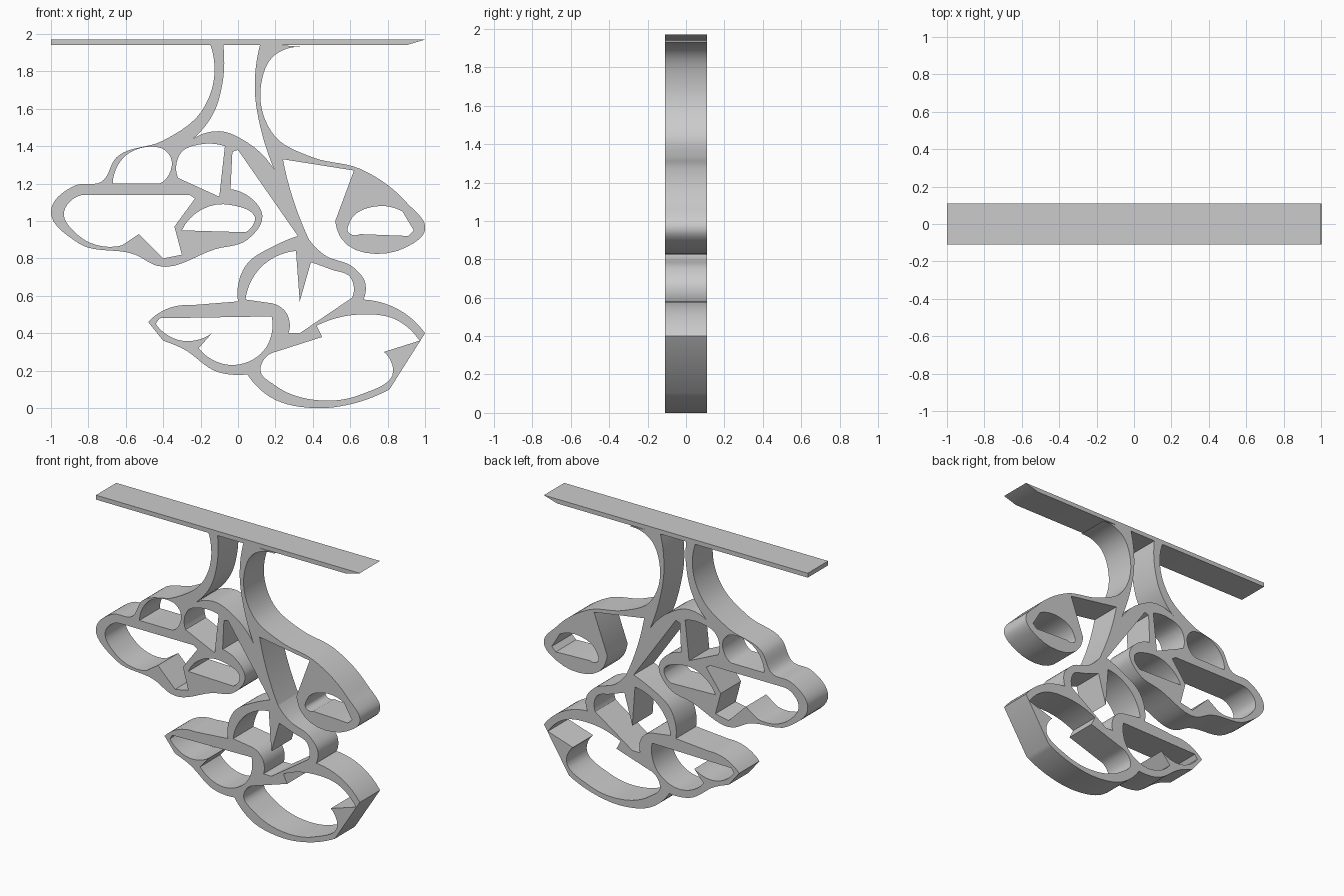
import bpy, bmesh, math
from mathutils import Vector
from mathutils.geometry import interpolate_bezier

DEPTH = .22
WELD = .001

cube = bpy.data.objects.get("Cube")
if cube:
    bpy.data.objects.remove(cube, do_unlink=True)

# Plain grey finish shared by every part
grey = bpy.data.materials.new("plain_grey")
grey.use_nodes = True
colour = (.6, .6, .6, 1)
grey.diffuse_color = colour
grey.node_tree.nodes["Principled BSDF"].inputs["Base Color"].default_value = colour


def smooth_stroke(stroke):
    """Arc-like path through the points; shorter strokes stay straight."""
    points = [Vector((x, z, 0)) for x, z in stroke]
    if len(points) < 3:
        return points
    steps = [end - start for start, end in zip(points, points[1:])]
    tangents = [(before.normalized() * after.length
                 + after.normalized() * before.length).normalized()
                for before, after in zip(steps, steps[1:])]
    # End tangents mirror their neighbours, as on a circular arc
    tangents.insert(0, -tangents[0].reflect(steps[0].normalized()))
    tangents.append(-tangents[-1].reflect(steps[-1].normalized()))
    path = points[:1]
    for i, step in enumerate(steps):
        start, end = points[i], points[i + 1]
        reach = step.length / 3
        path += interpolate_bezier(start, start + tangents[i] * reach,
                                   end - tangents[i + 1] * reach, end, 8)[1:]
    return path


def add_loop(curve, strokes):
    """Closed loop of strokes, with a sharp corner wherever two strokes meet."""
    path = []
    for stroke in strokes:
        for point in smooth_stroke(stroke):
            if not path or (point - path[-1]).length > WELD:
                path.append(point)
    spline = curve.splines.new('POLY')
    spline.points.add(len(path) - 1)
    for target, point in zip(spline.points, path):
        target.co = (point.x, point.y, 0, 1)
    spline.use_cyclic_u = True


def make_part(name, outline, openings=()):
    """Solid slab cut to an outline, pierced by its openings."""
    curve = bpy.data.curves.new(name, 'CURVE')
    curve.dimensions = '2D'
    curve.fill_mode = 'BOTH'
    curve.extrude = DEPTH / 2
    for loop in (outline, *openings):
        add_loop(curve, loop)
    part = bpy.data.objects.new(name, curve)
    bpy.context.collection.objects.link(part)
    part.rotation_euler.x = math.pi / 2

    # Clean, welded mesh standing upright
    bpy.ops.object.select_all(action='DESELECT')
    part.select_set(True)
    bpy.context.view_layer.objects.active = part
    bpy.ops.object.convert(target='MESH')
    bpy.ops.object.transform_apply(location=False, rotation=True, scale=False)
    bm = bmesh.new()
    bm.from_mesh(part.data)
    bmesh.ops.remove_doubles(bm, verts=bm.verts, dist=WELD / 2)
    bmesh.ops.recalc_face_normals(bm, faces=bm.faces)
    bm.to_mesh(part.data)
    bm.free()
    bpy.ops.object.shade_smooth_by_angle(angle=math.radians(30))
    part.data.materials.clear()
    part.data.materials.append(grey)


# Flat bar across the top, with one bevelled end
make_part("top_bar", [[(-1, 1.97), (1, 1.97)], [(.9, 1.94), (-1, 1.94)]])

# Trunk with the branch that curls out to the right
right_oval = [
    [(.91, .92), (.94, .95)],
    [(.88, 1.05), (.76, 1.08), (.6, 1), (.59, .94), (.65, .93)],
]
make_part("trunk_and_right_branch", [
    [(.35, 1.93), (.2, 1.89), (.12, 1.7), (.2, 1.45), (.4, 1.34), (.65, 1.28),
     (.9, 1.1), (1, .95), (.9, .86), (.55, .91), (.52, 1)],
    [(.62, 1.27), (.24, 1.33)],
    [(.24, 1.33), (.3, 1.1), (.38, .9)],
    [(.32, .92), (.24, 1.18)],
    [(.24, 1.18), (.12, 1.5), (.09, 1.7), (.12, 1.95)],
], [right_oval])

# Left limb, its arch into the trunk, and the left crown
left_top_room = [
    [(-.67, 1.2), (-.6, 1.35), (-.41, 1.39)],
    [(-.41, 1.39), (-.36, 1.34), (-.42, 1.2)],
]
left_middle_room = [
    [(-.32, 1.23), (-.3, 1.37), (-.2, 1.41), (-.07, 1.4)],
    [(-.1, 1.13)],
]
left_wide_room = [
    [(-.26, 1.14), (-.23, 1.12)],
    [(-.34, .97), (-.3, .82)],
    [(-.4, .8), (-.53, .93)],
    [(-.62, .87), (-.85, .92), (-.93, 1.05), (-.82, 1.14)],
]
left_oval = [[(-.3, .95), (-.08, 1.09), (.09, 1), (.04, .94)]]
make_part("left_crown", [
    [(-.08, 1.95), (-.09, 1.7), (-.12, 1.6), (-.24, 1.44)],
    [(-.24, 1.44), (-.1, 1.48), (.05, 1.42), (.24, 1.18)],
    [(.34, .92), (.32, .92)],
    [(0, 1.38), (-.03, 1.37)],
    [(-.04, 1.17), (.06, 1.13), (.13, 1.03), (.05, .9), (-.12, .85), (-.43, .76),
     (-.55, .82), (-.85, .88), (-1, 1.06), (-.87, 1.19), (-.73, 1.21),
     (-.65, 1.34), (-.4, 1.43), (-.2, 1.58), (-.13, 1.75), (-.15, 1.95)],
], [left_top_room, left_middle_room, left_wide_room, left_oval])

# Lower crown hanging from the foot of the trunk
lower_top_room = [
    [(.04, .58), (.12, .75), (.31, .84)],
    [(.33, .57), (.39, .78)],
    [(.39, .78), (.5, .74), (.6, .7), (.61, .59)],
    [(.33, .4), (.27, .4)],
    [(.27, .4), (.25, .52), (.18, .56)],
]
lower_left_room = [
    [(-.42, .48), (.18, .49)],
    [(.18, .49), (.14, .31), (-.02, .23), (-.21, .32)],
    [(-.14, .4), (-.3, .36), (-.44, .45)],
]
lower_right_room = [
    [(.42, .44), (.65, .5), (.85, .47), (.97, .36)],
    [(.78, .3), (.83, .2), (.65, .07), (.45, .04), (.2, .12), (.12, .2), (.2, .3)],
    [(.45, .38)],
]
make_part("lower_crown", [
    [(.38, .9), (.46, .82), (.62, .75), (.68, .67), (.67, .58)],
    [(.67, .58), (.87, .52), (1, .4)],
    [(.81, .1), (.6, .02), (.4, 0), (.17, .06), (.05, .18)],
    [(.05, .18), (-.1, .19), (-.3, .32), (-.4, .36)],
    [(-.48, .46), (-.38, .53), (-.25, .55)],
    [(0, .57), (.04, .76), (.2, .87), (.32, .92)],
], [lower_top_room, lower_left_room, lower_right_room])
